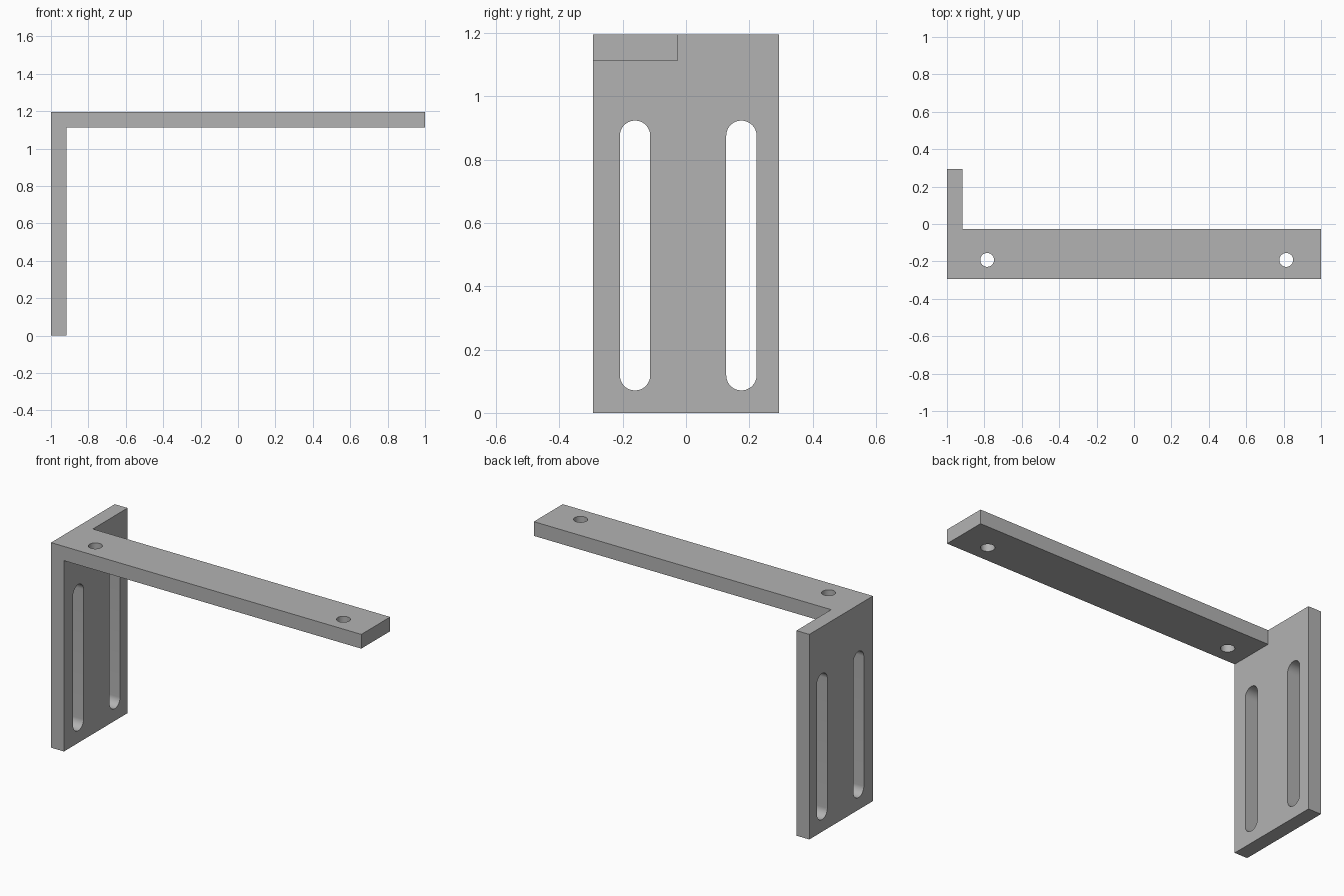
import bpy, bmesh
from math import sin, cos, pi, radians
from mathutils import Vector

cube = bpy.data.objects.get("Cube")
if cube:
    bpy.data.objects.remove(cube, do_unlink=True)

HALF_DEPTH, HEIGHT, THICK = 0.293, 1.195, 0.083
ARM_BACK = -0.027

steel = bpy.data.materials.new("grey_steel")
steel.use_nodes = True
grey = (0.45, 0.45, 0.45, 1)
steel.diffuse_color = grey
steel.node_tree.nodes["Principled BSDF"].inputs["Base Color"].default_value = grey


def prism(name, points, direction):
    """Extrude a closed flat outline along a direction."""
    bm = bmesh.new()
    base = bm.faces.new([bm.verts.new(p) for p in points])
    top = bmesh.ops.extrude_face_region(bm, geom=[base], use_keep_orig=True)["geom"]
    moved = [v for v in top if isinstance(v, bmesh.types.BMVert)]
    bmesh.ops.translate(bm, vec=Vector(direction), verts=moved)
    bmesh.ops.recalc_face_normals(bm, faces=bm.faces)
    mesh = bpy.data.meshes.new(name)
    bm.to_mesh(mesh)
    bm.free()
    mesh.materials.append(steel)
    obj = bpy.data.objects.new(name, mesh)
    bpy.context.collection.objects.link(obj)
    return obj


def box(name, low, high):
    (x0, y0, z0), (x1, y1, z1) = low, high
    outline = [(x0, y0, z0), (x1, y0, z0), (x1, y1, z0), (x0, y1, z0)]
    return prism(name, outline, (0, 0, z1 - z0))


def rounded(u, v0, v1, r, n=24):
    """Slot outline running from v0 to v1 with semicircular ends."""
    ends = [(v1 - r, 0), (v0 + r, pi)]
    return [(u + r * cos(a + pi * i / n), c + r * sin(a + pi * i / n))
            for c, a in ends for i in range(n + 1)]


def combine(target, tool, operation):
    """Apply a boolean to the target and discard the tool."""
    tool.hide_render = True
    mod = target.modifiers.new(operation.lower(), "BOOLEAN")
    mod.operation, mod.object, mod.solver = operation, tool, "EXACT"
    bpy.context.view_layer.objects.active = target
    bpy.ops.object.modifier_apply(modifier=mod.name)
    bpy.data.objects.remove(tool, do_unlink=True)


# Upright plate joined to the long arm
bracket = box("bracket", (-1, -HALF_DEPTH, 0), (THICK - 1, HALF_DEPTH, HEIGHT))
arm = box("arm", (-1, -HALF_DEPTH, HEIGHT - THICK), (1, ARM_BACK, HEIGHT))
combine(bracket, arm, "UNION")

# Two vertical adjustment slots in the plate
for y in (-0.161, 0.175):
    outline = [(-1.1, u, v) for u, v in rounded(y, 0.071, 0.923, 0.048)]
    combine(bracket, prism("slot_cutter", outline, (0.3, 0, 0)), "DIFFERENCE")

# Round screw holes near both ends of the arm
radius, hole_y = 0.037, -0.192
for x in (-0.785, 0.814):
    ring = rounded(x, hole_y - radius, hole_y + radius, radius)
    outline = [(u, v, 1) for u, v in ring[:24] + ring[25:-1]]
    combine(bracket, prism("hole_cutter", outline, (0, 0, 0.4)), "DIFFERENCE")

# Smooth curved walls, crisp edges
bpy.ops.object.select_all(action="DESELECT")
bracket.select_set(True)
bpy.context.view_layer.objects.active = bracket
bpy.ops.object.shade_smooth_by_angle(angle=radians(30))
